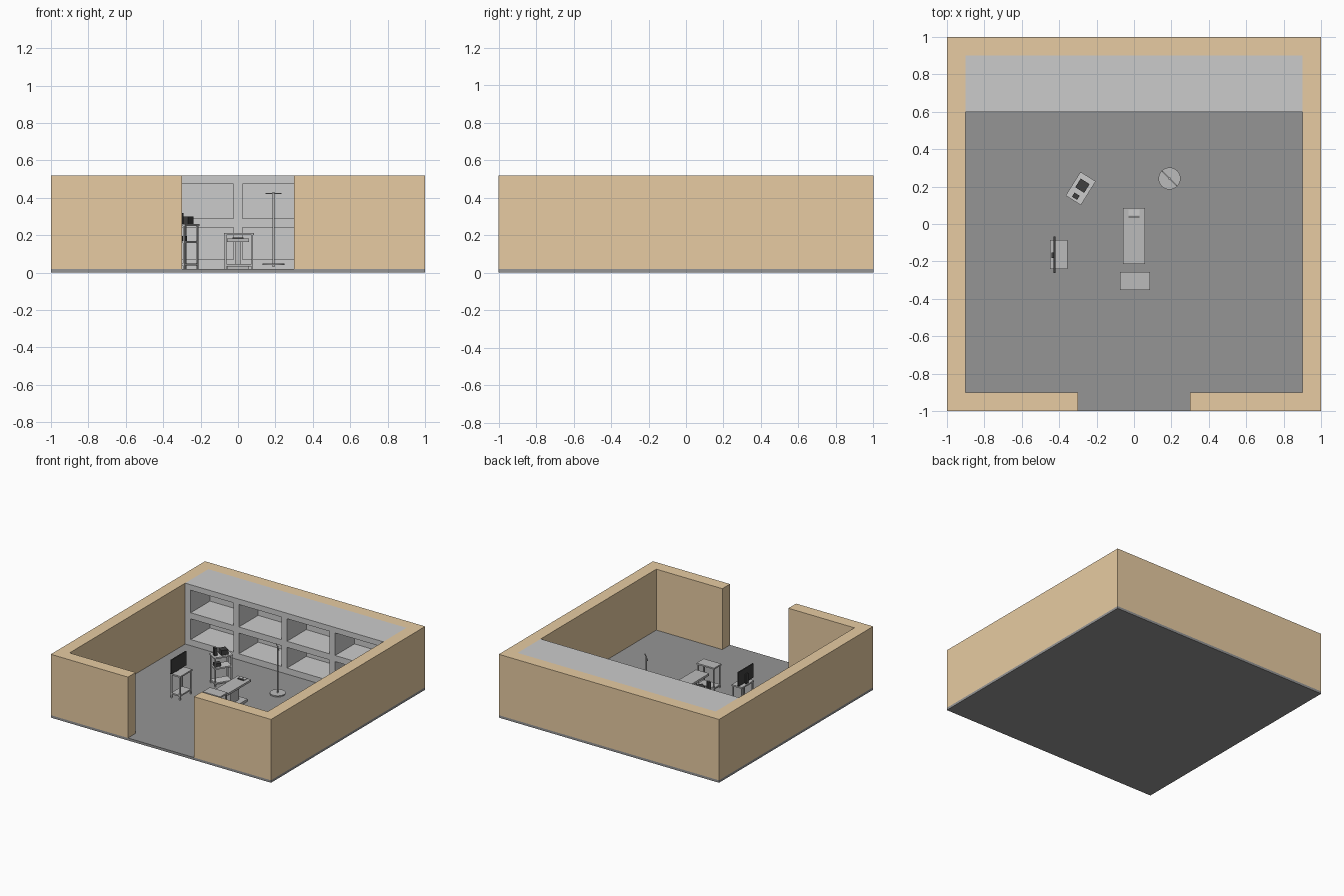
import bpy, math
from mathutils import Matrix, Vector

if "Cube" in bpy.data.objects:
    bpy.data.objects.remove(bpy.data.objects["Cube"])


def material(name, rgb):
    m = bpy.data.materials.new(name)
    m.diffuse_color = (*rgb, 1)
    m.use_nodes = True
    m.node_tree.nodes["Principled BSDF"].inputs["Base Color"].default_value = m.diffuse_color
    return m


TAN = material("tan_wall", (0.8, 0.6, 0.36))
DARK = material("dark_floor", (0.3, 0.3, 0.3))
BLACK = material("black_plastic", (0.05, 0.05, 0.05))
GREY = material("mid_grey", (0.5, 0.5, 0.5))


def box(name, x, y, z, mat=None, frame=None):
    """Box from (min, max) ranges, optionally placed in a rotated frame."""
    bpy.ops.mesh.primitive_cube_add(size=1)
    o = bpy.context.object
    o.name = name
    c = Vector((sum(x) / 2, sum(y) / 2, sum(z) / 2))
    s = Matrix.Diagonal((x[1] - x[0], y[1] - y[0], z[1] - z[0], 1))
    o.data.transform(Matrix.Translation(c) @ s)
    if frame:
        o.matrix_world = frame
    if mat:
        o.data.materials.append(mat)
    return o


def cylinder(name, x, y, z, r, sides=32, mat=None):
    bpy.ops.mesh.primitive_cylinder_add(
        vertices=sides, radius=r, depth=z[1] - z[0], location=(x, y, sum(z) / 2))
    o = bpy.context.object
    o.name = name
    if mat:
        o.data.materials.append(mat)
    bpy.ops.object.shade_smooth_by_angle()
    return o


def trolley(name, x, y, top, shelves, mat=None, frame=None, leg=0.01):
    """Four legs, a top and lower shelves."""
    for i, z in enumerate([top] + shelves):
        inset = 0 if i == 0 else 0.006
        box(f"{name}_shelf_{i}", (x[0] + inset, x[1] - inset),
            (y[0] + inset, y[1] - inset), (z - 0.012, z), mat, frame)
    e = 0.004
    for i, lx in enumerate((x[0] + e, x[1] - e - leg)):
        for j, ly in enumerate((y[0] + e, y[1] - e - leg)):
            box(f"{name}_leg_{i}{j}", (lx, lx + leg), (ly, ly + leg),
                (0.02, top - 0.012), mat, frame)


# room shell
box("floor", (-1, 1), (-1, 1), (0, 0.02), DARK)
WZ = (0.02, 0.52)
box("back_wall", (-1, 1), (0.9, 1), WZ, TAN)
for s, side in ((-1, "left"), (1, "right")):
    box(side + "_wall", sorted((s, s * 0.9)), (-1, 0.9), WZ, TAN)
    box(side + "_front_wall", sorted((s * 0.9, s * 0.3)), (-1, -0.9), WZ, TAN)

# built-in shelving: back panel, horizontal boards, uprights
box("shelving_back", (-0.9, 0.9), (0.85, 0.9), WZ)
for i, z in enumerate(((0.02, 0.07), (0.24, 0.29), (0.475, 0.52))):
    box(f"shelving_board_{i}", (-0.9, 0.9), (0.6, 0.85), z)
for i in range(5):
    x = -0.9 + i * 0.4375
    for z in ((0.07, 0.24), (0.29, 0.475)):
        box(f"shelving_upright_{i}", (x, x + 0.05), (0.6, 0.85), z)

# treatment table with pedestal, base, pillow and dark strap
box("table_top", (-0.06, 0.06), (-0.215, 0.085), (0.165, 0.182), GREY)
box("table_pedestal", (-0.014, 0.014), (-0.12, -0.01), (0.04, 0.165), GREY)
box("table_base", (-0.06, 0.06), (-0.17, 0.04), (0.02, 0.04), GREY)
for x in ((-0.03, -0.002), (0.002, 0.03)):
    box("table_pillow", x, (0.048, 0.078), (0.182, 0.188))
box("table_strap", (-0.03, 0.03), (0.034, 0.041), (0.182, 0.188), BLACK)

# instrument table at the foot end
trolley("instrument_table", (-0.075, 0.085), (-0.352, -0.257), 0.213, [0.045], GREY)

# screen trolley on the left
trolley("screen_trolley", (-0.45, -0.355), (-0.24, -0.085), 0.22, [0.06], GREY)
box("screen", (-0.43, -0.42), (-0.263, -0.067), (0.23, 0.345), BLACK)
box("screen_bracket", (-0.44, -0.43), (-0.182, -0.152), (0.22, 0.3), BLACK)

# rotated equipment cart
F = Matrix.Translation((-0.285, 0.19, 0)) @ Matrix.Rotation(math.radians(-32), 4, "Z")
trolley("equipment_cart", (-0.048, 0.048), (-0.075, 0.075), 0.26, [0.17, 0.05], None, F)
box("monitor_unit", (-0.028, 0.028), (-0.01, 0.045), (0.26, 0.3), BLACK, F)
box("small_unit", (-0.016, 0.016), (-0.062, -0.036), (0.26, 0.32), BLACK, F)
box("middle_unit", (-0.02, 0.02), (-0.06, -0.01), (0.17, 0.195), BLACK, F)

# drip stand
cylinder("stand_base", 0.19, 0.243, (0.04, 0.05), 0.059, 32, GREY)
cylinder("stand_pole", 0.19, 0.243, (0.03, 0.43), 0.006, 16, GREY)
F = Matrix.Translation((0.19, 0.243, 0)) @ Matrix.Rotation(math.radians(-45), 4, "Z")
box("stand_crossbar", (-0.056, 0.056), (-0.003, 0.003), (0.42, 0.427), GREY, F)
